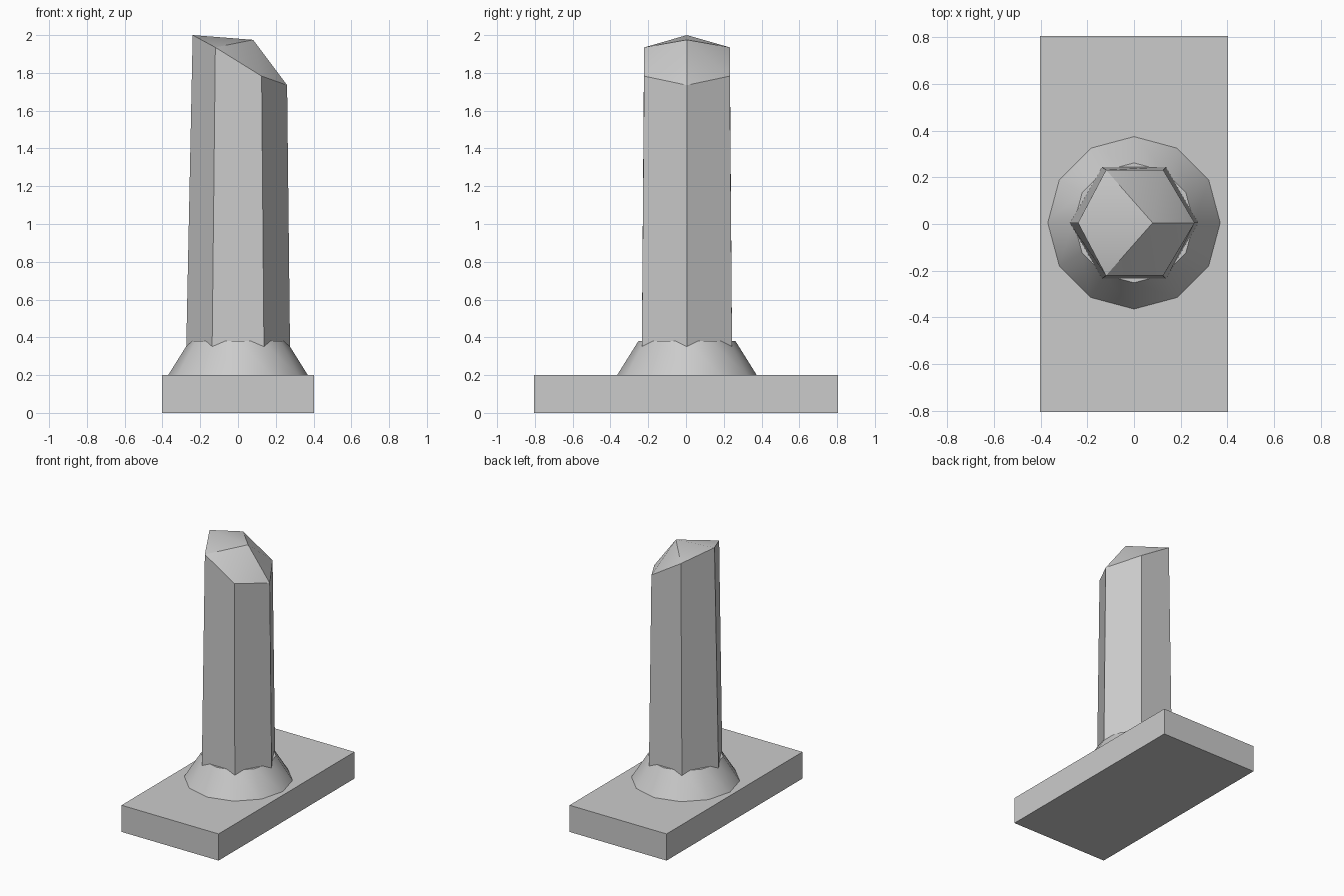
import bpy
import bmesh
from math import cos, sin, radians

CENTRE_Y = 0.005

if "Cube" in bpy.data.objects:
    bpy.data.objects.remove(bpy.data.objects["Cube"], do_unlink=True)

stone = bpy.data.materials.new("grey_stone")
stone.use_nodes = True
stone.diffuse_color = (0.6, 0.6, 0.6, 1)
stone.node_tree.nodes["Principled BSDF"].inputs["Base Color"].default_value = (0.6, 0.6, 0.6, 1)


def finish(obj, name):
    """Name the part, colour it and smooth its shallow edges."""
    obj.name = obj.data.name = name
    obj.data.materials.append(stone)
    bpy.ops.object.select_all(action='DESELECT')
    obj.select_set(True)
    bpy.context.view_layer.objects.active = obj
    bpy.ops.object.shade_smooth_by_angle(angle=radians(30))


# Rectangular slab
bpy.ops.mesh.primitive_cube_add(size=1, location=(0, 0, 0.1))
slab = bpy.context.object
slab.scale = (0.806, 1.612, 0.2)
bpy.ops.object.transform_apply(location=False, rotation=False, scale=True)
finish(slab, "base_slab")

# Twelve-sided flared collar
bpy.ops.mesh.primitive_cone_add(vertices=12, radius1=0.376, radius2=0.257,
                                depth=0.19, location=(0, CENTRE_Y, 0.285))
finish(bpy.context.object, "collar")

# Tapered hexagonal pillar with a slanted, faceted crystal tip
rim_x = (0.26, 0.125, -0.12, -0.24, -0.12, 0.125)
rim_z = (1.735, 1.783, 1.935, 2.0, 1.935, 1.783)
bm = bmesh.new()
foot, rim = [], []
for i in range(6):
    a = radians(60 * i)
    foot.append(bm.verts.new((0.277 * cos(a), CENTRE_Y + 0.277 * sin(a), 0.2)))
    rim.append(bm.verts.new((rim_x[i], CENTRE_Y + 0.262 * sin(a), rim_z[i])))
apex = bm.verts.new((0.08, CENTRE_Y, 1.975))
for i in range(6):
    j = (i + 1) % 6
    bm.faces.new((foot[i], foot[j], rim[j], rim[i]))
    bm.faces.new((rim[i], rim[j], apex))
bm.faces.new(foot[::-1])
bmesh.ops.recalc_face_normals(bm, faces=bm.faces)
mesh = bpy.data.meshes.new("pillar")
bm.to_mesh(mesh)
bm.free()
pillar = bpy.data.objects.new("pillar", mesh)
bpy.context.collection.objects.link(pillar)
finish(pillar, "pillar")
